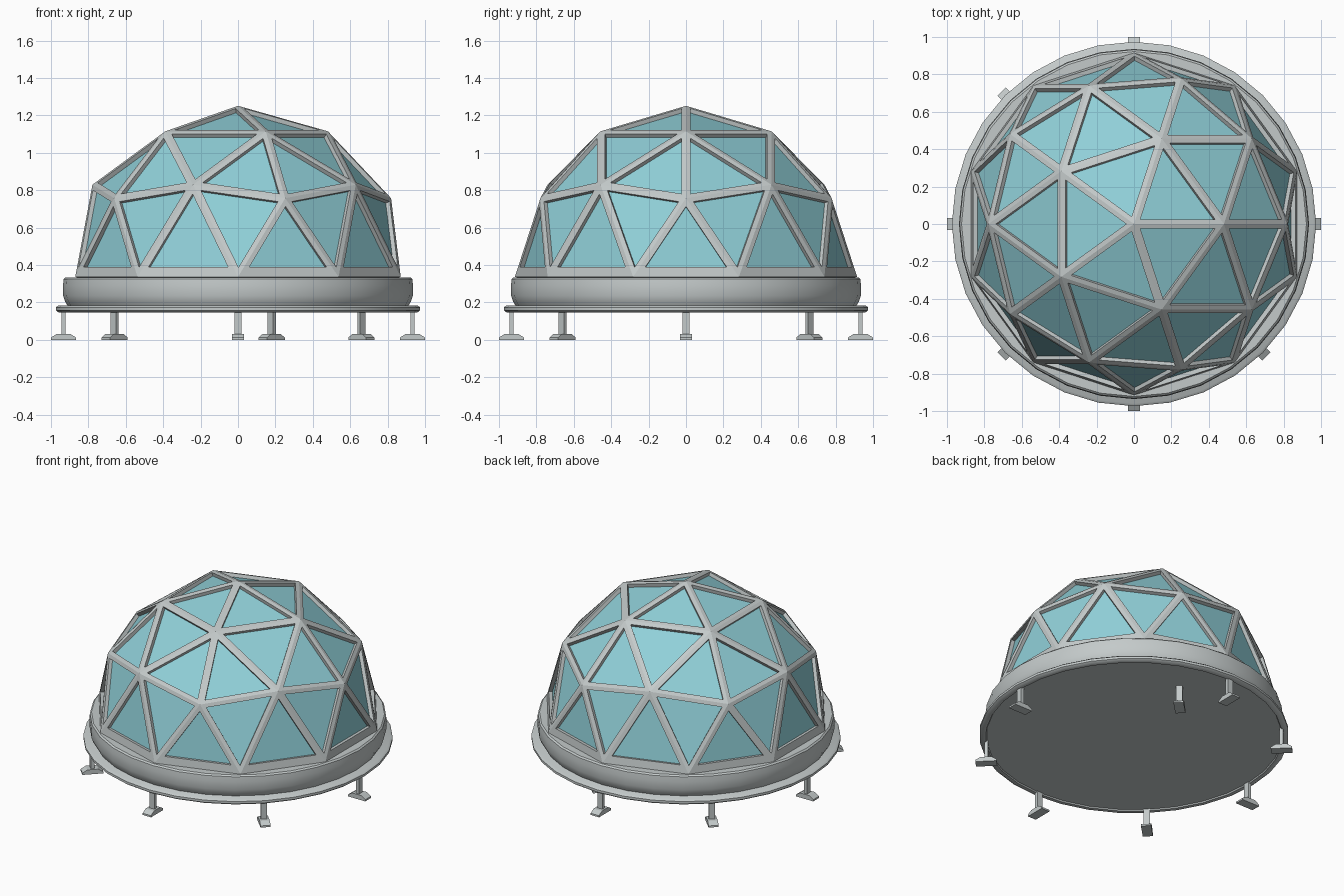
import bpy, bmesh, math
from mathutils import Matrix, Vector

old = bpy.data.objects.get("Cube")
if old:
    bpy.data.objects.remove(old, do_unlink=True)

RADIUS, CENTRE_Z = 0.915, 0.336
STRUT_HALF, SILL_TOP = 0.025, 0.388
GLASS_DEPTH, STRUT_DEPTH = 0.024, 0.045


def material(name, rgb):
    m = bpy.data.materials.new(name)
    m.use_nodes = True
    colour = (*rgb, 1.0)
    m.diffuse_color = colour
    m.node_tree.nodes["Principled BSDF"].inputs["Base Color"].default_value = colour
    return m


GREY = material("pale_grey_metal", (0.55, 0.59, 0.59))
GLASS = material("aqua_glass", (0.28, 0.63, 0.69))


def make_object(name, bm, mat):
    mesh = bpy.data.meshes.new(name)
    bm.to_mesh(mesh)
    bm.free()
    mesh.materials.append(mat)
    obj = bpy.data.objects.new(name, mesh)
    bpy.context.collection.objects.link(obj)
    return obj


def dome_cells():
    """Half of a geodesic sphere with every triangle inset; returns the panes too."""
    bm = bmesh.new()
    bmesh.ops.create_icosphere(bm, subdivisions=2, radius=RADIUS)
    below = [v for v in bm.verts if v.co.z < -0.01]
    bmesh.ops.delete(bm, geom=below, context='VERTS')
    for v in bm.verts:
        v.co.z += CENTRE_Z
        if 0.7 < v.co.z < 0.9:      # middle ring sits a little higher
            v.co.z += 0.012
    bm.normal_update()
    panes = list(bm.faces)
    bmesh.ops.inset_individual(bm, faces=panes, thickness=STRUT_HALF,
                               use_even_offset=True)
    # the bottom sill is wider than the other half struts
    for f in panes:
        low = [v for v in f.verts if v.co.z < SILL_TOP]
        if len(low) == 2:
            top = max(f.verts, key=lambda v: v.co.z)
            for v in low:
                t = (SILL_TOP - v.co.z) / (top.co.z - v.co.z)
                v.co = v.co.lerp(top.co, t)
    bm.normal_update()
    return bm, panes


# Dome struts
bm, panes = dome_cells()
bmesh.ops.delete(bm, geom=panes, context='FACES')
frame = make_object("dome_frame", bm, GREY)
solid = frame.modifiers.new("thickness", 'SOLIDIFY')
solid.thickness = STRUT_DEPTH
solid.offset = -1
solid.use_even_offset = True

# Dome glass, set back from the strut faces
bm, panes = dome_cells()
keep = set(panes)
bmesh.ops.delete(bm, geom=[f for f in bm.faces if f not in keep], context='FACES')
for f in bm.faces:
    shift = f.normal * GLASS_DEPTH
    for v in f.verts:
        v.co -= shift
make_object("dome_glass", bm, GLASS)


# Round base
def lathe(name, profile, mat, steps=32):
    bm = bmesh.new()
    verts = [bm.verts.new((r, 0, z)) for r, z in profile]
    edges = [bm.edges.new(pair) for pair in zip(verts, verts[1:])]
    bmesh.ops.spin(bm, geom=verts + edges, axis=(0, 0, 1), cent=(0, 0, 0),
                   angle=math.tau, steps=steps)
    bmesh.ops.remove_doubles(bm, verts=bm.verts, dist=0.0005)
    bmesh.ops.recalc_face_normals(bm, faces=bm.faces)
    obj = make_object(name, bm, mat)
    bpy.ops.object.select_all(action='DESELECT')
    obj.select_set(True)
    bpy.context.view_layer.objects.active = obj
    bpy.ops.object.shade_smooth_by_angle(angle=math.radians(40))
    return obj


lathe("base_drum", [(0, 0.18), (0.91, 0.18), (0.925, 0.205), (0.935, 0.235),
                    (0.936, 0.29), (0.932, 0.325), (0.922, 0.334), (0, 0.334)], GREY)
lathe("base_flange", [(0, 0.155), (0.93, 0.155), (0.935, 0.147), (0.96, 0.147),
                      (0.974, 0.157), (0.974, 0.173), (0.96, 0.184), (0, 0.184)], GREY)


# Legs: flat post on a foot with a sloping top
FOOT = [(-0.067, 0), (0.067, 0), (0.067, 0.012), (0.035, 0.032),
        (-0.035, 0.032), (-0.067, 0.012)]


def leg(name, x, y, angle):
    bm = bmesh.new()
    sole = bm.faces.new([bm.verts.new((r, -0.032, z)) for r, z in FOOT])
    side = bmesh.ops.extrude_face_region(bm, geom=[sole])["geom"]
    bmesh.ops.translate(bm, vec=Vector((0, 0.064, 0)),
                        verts=[g for g in side if isinstance(g, bmesh.types.BMVert)])
    post = Matrix.Translation((0, 0, 0.093)) @ Matrix.Diagonal((0.022, 0.04, 0.13, 1))
    bmesh.ops.create_cube(bm, size=1, matrix=post)
    bmesh.ops.recalc_face_normals(bm, faces=bm.faces)
    obj = make_object(name, bm, GREY)
    obj.location = (x, y, 0)
    obj.rotation_euler.z = angle


for i in range(8):
    a = i * math.tau / 8
    x, y = 0.933 * math.cos(a), 0.933 * math.sin(a)
    if i == 1:                      # this leg stands further in
        x = 0.18
    leg(f"leg_{i + 1}", x, y, a)
